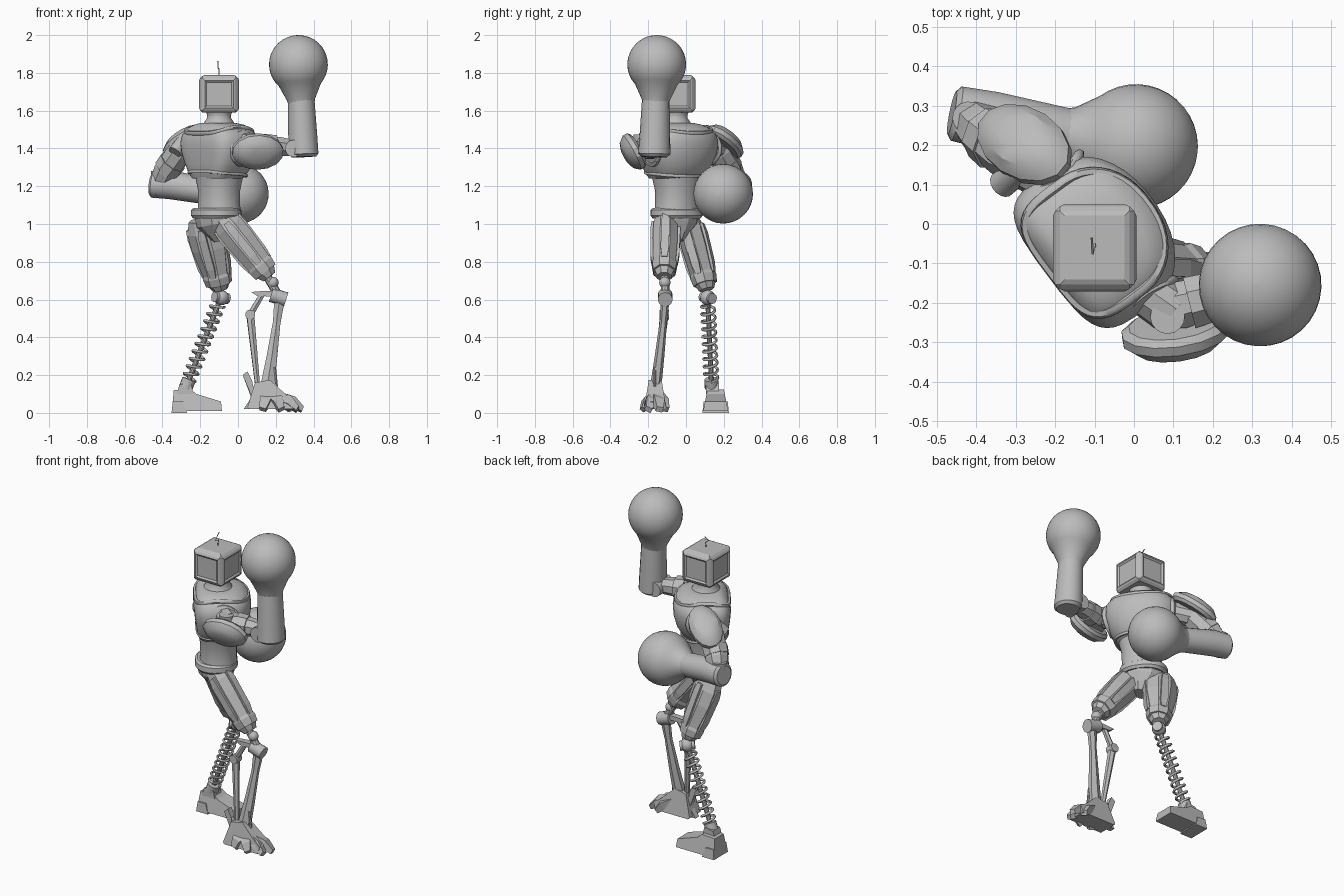
import bpy, bmesh
from math import sin, cos, pi, radians
from mathutils import Vector as V, Matrix

if "Cube" in bpy.data.objects:
    bpy.data.objects.remove(bpy.data.objects["Cube"])

grey = bpy.data.materials.new("plain_grey")
grey.use_nodes = True
grey.diffuse_color = (0.5, 0.5, 0.5, 1)
grey.node_tree.nodes["Principled BSDF"].inputs["Base Color"].default_value = grey.diffuse_color

LAT = V((-0.6, 0.8, 0))   # sideways axis of the twisted torso
FWD = V((0.8, 0.6, 0))
UP = V((0, 0, 1))


def finish(name, mesh, smooth=0):
    """Link a mesh as a part; smooth is the sharp-edge angle in degrees."""
    ob = bpy.data.objects.new(name, mesh)
    bpy.context.scene.collection.objects.link(ob)
    if not mesh.materials:
        mesh.materials.append(grey)
    if smooth:
        mesh.polygons.foreach_set("use_smooth", [True] * len(mesh.polygons))
        mesh.set_sharp_from_angle(angle=radians(smooth))


def from_bm(name, bm, smooth=0):
    bmesh.ops.recalc_face_normals(bm, faces=bm.faces[:])
    mesh = bpy.data.meshes.new(name)
    bm.to_mesh(mesh)
    bm.free()
    finish(name, mesh, smooth)


def oval(t, powers):
    """Superellipse point; the first power shapes the front half, the second the back."""
    p = powers[1] if sin(t) > 0 else powers[0]
    bend = lambda c: abs(c) ** (2 / p) * (1 if c > 0 else -1)
    return bend(cos(t)), bend(sin(t))


def loft(name, rings, n=8, side=LAT, smooth=0, powers=(2, 2)):
    """Skin rings given as (centre, half width along side, half width across)."""
    bm = bmesh.new()
    axis = (V(rings[-1][0]) - V(rings[0][0])).normalized()
    u = V(side)
    u = (u - axis * u.dot(axis)).normalized()
    v = axis.cross(u)
    grow = 1 / cos(pi / n)
    shape = [oval((k + 0.5) * 2 * pi / n, powers) for k in range(n)]
    loops = [[bm.verts.new(V(c) + (u * a * i + v * b * j) * grow) for i, j in shape] for c, a, b in rings]
    for lo, hi in zip(loops, loops[1:]):
        for k in range(n):
            bm.faces.new((lo[k], lo[(k + 1) % n], hi[(k + 1) % n], hi[k]))
    bm.faces.new(loops[0])
    bm.faces.new(loops[-1])
    from_bm(name, bm, smooth)


def rod(name, p, q, r, r2=None, n=10):
    r2 = r if r2 is None else r2
    loft(name, [(p, r, r), (q, r2, r2)], n, LAT, 35)


def ball(name, c, r):
    bm = bmesh.new()
    bmesh.ops.create_uvsphere(bm, u_segments=20, v_segments=12, radius=r,
                              matrix=Matrix.Translation(c))
    from_bm(name, bm, 60)


def tube(name, points, r, cyclic=False):
    cu = bpy.data.curves.new(name, 'CURVE')
    cu.dimensions = '3D'
    cu.bevel_depth = r
    cu.bevel_resolution = 1
    cu.use_fill_caps = True
    sp = cu.splines.new('POLY')
    sp.points.add(len(points) - 1)
    for pt, co in zip(sp.points, points):
        pt.co = (*co, 1)
    sp.use_cyclic_u = cyclic
    tmp = bpy.data.objects.new(name + "_path", cu)
    mesh = bpy.data.meshes.new_from_object(tmp)
    bpy.data.objects.remove(tmp)
    mesh.materials.clear()
    finish(name, mesh, 60)


def prism(name, outline, y, half, slant=0):
    """Extrude an (x, z) outline sideways; slant narrows the upper edge."""
    bm = bmesh.new()
    sides = [[bm.verts.new((x, y + s * (half - slant * z), z)) for x, z in outline] for s in (-1, 1)]
    m = len(outline)
    for k in range(m):
        bm.faces.new((sides[0][k], sides[0][(k + 1) % m], sides[1][(k + 1) % m], sides[1][k]))
    for s in sides:
        bm.faces.new(s)
    from_bm(name, bm)


def glove(name, wrist, centre, r):
    """Ball that runs into a straight cone at the wrist."""
    wrist, centre = V(wrist), V(centre)
    axis = (centre - wrist).normalized()
    rings = [(wrist, 0.07, 0.07), (wrist + axis * 0.02, 0.075, 0.075)]
    for k in range(15):
        t = radians(134 * (1 - k / 14))
        w = max(r * sin(t), 0.001)
        rings.append((centre + axis * r * cos(t), w, w))
    loft(name, rings, 32, FWD, 60)


def pad(name, c, normal, along, a, b):
    """Domed shoulder plate with a raised rim."""
    c, normal = V(c), V(normal).normalized()
    steps = ((-0.035, 0.85), (-0.02, 1), (0.005, 1), (0.012, 0.94), (0.035, 0.75), (0.048, 0.4))
    loft(name, [(c + normal * d, a * s, b * s) for d, s in steps], 14, along, 30)


def thigh(name, hip, knee, side, wide):
    """Faceted thigh shell with raised armour strips; wide is the half width at the hip."""
    hip, knee = V(hip), V(knee)
    at = lambda t: hip.lerp(knee, t)
    loft(name, [(at(t), a, b) for t, a, b in ((-0.22, wide * .8, .05), (0, wide, .064), (0.3, wide, .066),
                (0.75, .068, .06), (0.95, .057, .052), (1.06, .038, .038))], 8, side)
    axis = (knee - hip).normalized()
    u = (V(side) - axis * axis.dot(V(side))).normalized()
    v = axis.cross(u)
    strips = (("front", u, wide - .01, .058), ("back", u, .01 - wide, -.058),
              ("outer", v, .058, .052), ("inner", v, -.058, -.052))
    for label, way, high, low in strips:
        loft(f"{name}_{label}_strip", [(at(t) + way * (high + (low - high) * t), w, w) for t, w in
             ((-0.08, .016), (0.08, .022), (0.62, .022), (0.8, .015))], 4, side)
    loft(name + "_cuff", [(at(0.76), .066, .06), (at(0.82), .073, .065), (at(0.96), .066, .058)], 8, side)


# head with framed panels on every wall and an antenna
bm = bmesh.new()
bmesh.ops.create_cube(bm, size=1, matrix=Matrix.Translation((-0.1, -0.06, 1.687)) @
                      Matrix.Diagonal((0.2, 0.21, 0.194, 1)))
bmesh.ops.bevel(bm, geom=bm.edges[:], offset=0.012, segments=1, affect='EDGES')
panels = [f for f in bm.faces if f.calc_area() > 0.02 and f.normal.z > -0.5]
bmesh.ops.inset_individual(bm, faces=panels, thickness=0.012, depth=0.006, use_even_offset=True)
walls = [f for f in panels if abs(f.normal.z) < 0.5]
bmesh.ops.inset_individual(bm, faces=walls, thickness=0.01, depth=-0.008, use_even_offset=True)
from_bm("head", bm)
tube("antenna", [(-0.1, -0.06, 1.78), (-0.1, -0.05, 1.82), (-0.105, -0.075, 1.825), (-0.107, -0.035, 1.862)], 0.003)
loft("neck", [((-0.1, -0.055, z), r, r) for z, r in
     ((1.5, .095), (1.535, .08), (1.56, .064), (1.58, .064), (1.6, .072))], 20, LAT, 35)

# torso shell with a flat back, waist and trim rings
SHELL = (2.2, 4)
loft("chest", [((x, y, z), a, b) for x, y, z, a, b in (
    (-.1, -.05, 1.24, .13, .11), (-.095, -.045, 1.27, .155, .13), (-.088, -.037, 1.32, .185, .148),
    (-.086, -.033, 1.38, .208, .16), (-.086, -.033, 1.43, .215, .164), (-.086, -.033, 1.47, .205, .158),
    (-.088, -.036, 1.505, .175, .14), (-.09, -.045, 1.525, .135, .11), (-.1, -.05, 1.535, .09, .08))],
    36, LAT, 50, SHELL)
loft("waist", [((-.1, -.05, z), a, b) for z, a, b in
     ((1.05, .12, .108), (1.1, .113, .104), (1.18, .114, .105), (1.25, .132, .116))], 28, LAT, 50, (2.2, 2.2))
turn = [2 * pi * (k + .5) / 40 for k in range(40)]
for name, c, a, b, dip, r in (("collar_rim", (-.088, -.036, 1.515), .17, .15, -.035, .013),
                              ("rib_rim", (-.097, -.046, 1.265), .152, .128, .012, .009)):
    ring = [(oval(t, SHELL), sin(t)) for t in turn]
    tube(name, [V(c) + LAT * a * i - FWD * b * j + UP * dip * (abs(s) if dip < 0 else s)
                for (i, j), s in ring], r, True)
for word, s in (("left", 1), ("right", -1)):
    tube(word + "_armhole_rim", [V((-.086, -.033, 1.4)) + LAT * s * (.2 - .02 * sin(t) ** 2)
         + FWD * .085 * cos(t) + UP * .085 * sin(t) for t in turn], 0.013, True)

# belt and pelvis
loft("belt", [((-.115, -.05, z), a, b) for z, a, b in
     ((1.03, .125, .112), (1.045, .138, .122), (1.075, .136, .12), (1.085, .122, .108))], 24, LAT, 30, (2.3, 2.3))
loft("pelvis", [((x, -.05, z), a, b) for x, z, a, b in
     ((-.11, 1.05, .12, .11), (-.11, 1.0, .11, .1), (-.095, .95, .065, .07), (-.085, .91, .03, .045))], 10, LAT)

# near leg: thigh, knee and open strut shin
thigh("near_thigh", (-.045, -.108, .985), (.155, -.115, .735), (1, 0, .8), .077)
ball("near_knee_ball", (.185, -.112, .69), .03)
rod("near_knee_link", (.15, -.112, .73), (.215, -.11, .62), .022)
rod("near_knee_hinge", (.175, -.11, .625), (.255, -.11, .6), .038, n=16)
prism("near_knee_bar", [(.07, .64), (.1, .62), (.19, .615), (.2, .645), (.13, .645)], -.11, .018)
rod("rear_strut_upper", (.13, -.11, .63), (.065, -.115, .52), .014, .016, 6)
rod("rear_strut_pivot", (.065, -.14, .52), (.065, -.09, .52), .026, n=12)
rod("rear_strut_lower", (.065, -.115, .52), (.105, -.16, .13), .02, .012, 6)
loft("main_strut", [((.22, -.11, .6), .028, .02), ((.205, -.12, .48), .02, .017),
                    ((.18, -.14, .3), .028, .022), ((.155, -.16, .14), .036, .026)], 6, (1, 0, 0))
rod("strut_pin", (.195, -.165, .24), (.205, -.165, .14), .006, n=6)

# near foot with splayed claws and heel spur
prism("near_foot", [(.05, .03), (.09, .16), (.17, .175), (.25, .1), (.3, .06), (.29, .02), (.06, .02)],
      -.163, .062, .16)
for k, (x, y) in enumerate(((.35, -.14), (.325, -.2), (.24, -.228), (.14, -.226), (.29, -.108))):
    loft(f"claw_{k + 1}", [((.15 + k * .005, -.16, .1), .03, .025),
                           (V((.15, -.16, .1)).lerp(V((x, y, .04)), .7), .028, .025),
                           ((x - .01, y, .018), .018, .014)], 4, (-.6, .8, 0) if k in (0, 1, 4) else (1, 0, 0))
prism("heel_spur", [(.025, .2), (.05, .22), (.075, .17), (.05, .15), (.07, .08), (.03, .02), (.1, .02), (.1, .12)],
      -.155, .018)

# far leg: thigh, knee and coil spring shin
thigh("far_thigh", (-.172, .03, .96), (-.097, .105, .67), (1, -.3, 0), .092)
ball("far_knee_ball", (-.088, .115, .61), .04)
rod("far_knee_hinge", (-.125, .09, .615), (-.055, .14, .605), .028, n=14)
top, foot = V((-.095, .115, .6)), V((-.27, .135, .15))
rod("spring_core", top, foot, .013)
axis = (foot - top).normalized()
across = axis.cross(V((0, 1, 0))).normalized()
other = axis.cross(across)
turns = 10
tube("spring_coil", [top.lerp(foot, .06 + .88 * k / (turns * 16)) + across * .036 * cos(k * pi / 8)
                     + other * .036 * sin(k * pi / 8) for k in range(turns * 16 + 1)], .0075)
rod("spring_seat", foot - axis * .03, foot + axis * .02, .036, n=12)

# far foot
prism("far_foot", [(-.35, .01), (-.34, .12), (-.25, .125), (-.22, .1), (-.09, .06), (-.085, .01)], .157, .068, .2)
prism("far_ankle_block", [(-.325, .1), (-.31, .15), (-.25, .16), (-.235, .1)], .14, .035)
prism("far_heel_plate", [(-.352, .0), (-.345, .06), (-.29, .06), (-.27, .0)], .157, .07, .1)

# raised arm
rod("raised_shoulder_link", (0, -.15, 1.42), (.1, -.22, 1.415), .06, .062)
rod("raised_shoulder_hinge", (.085, -.235, 1.35), (.085, -.235, 1.475), .043, n=16)
loft("raised_upper_arm", [((.06, -.215, 1.41), .05, .05), ((.12, -.205, 1.41), .062, .06),
                          ((.22, -.18, 1.41), .05, .052), ((.27, -.17, 1.405), .045, .045)], 8, UP)
loft("raised_elbow_sleeve", [((.14, -.2, 1.41), .066, .066), ((.2, -.185, 1.41), .06, .062)], 8, UP)
rod("raised_elbow_hinge", (.295, -.235, 1.4), (.295, -.1, 1.4), .045, n=16)
pad("raised_shoulder_pad", (.105, -.283, 1.38), (.1, -.85, -.45), (1, 0, -.1), .134, .1)
loft("raised_forearm", [((.35, -.168, 1.355), .064, .066), ((.348, -.168, 1.37), .078, .084),
                        ((.343, -.165, 1.46), .077, .08), ((.335, -.16, 1.655), .07, .072)], 18, (1, 0, 0), 35)
glove("raised_glove", (.335, -.16, 1.64), (.32, -.155, 1.845), .155)

# lowered arm
rod("lowered_shoulder_link", (-.19, .1, 1.42), (-.29, .16, 1.4), .06)
rod("lowered_shoulder_hinge", (-.335, .1, 1.38), (-.29, .14, 1.44), .035, n=16)
loft("lowered_upper_arm", [((-.27, .14, 1.44), .045, .045), ((-.31, .175, 1.38), .066, .064),
                           ((-.38, .235, 1.28), .066, .064), ((-.41, .265, 1.22), .055, .055)], 8)
loft("lowered_arm_band", [((-.345, .205, 1.33), .072, .07), ((-.375, .23, 1.29), .07, .068)], 8)
rod("lowered_elbow_hinge", (-.42, .27, 1.15), (-.42, .27, 1.28), .04, n=16)
pad("lowered_shoulder_pad", (-.28, .205, 1.44), (-.3, .38, .75), (-.21, .14, -.15), .14, .09)
loft("lowered_forearm", [((-.462, .282, 1.21), .055, .055), ((-.45, .28, 1.21), .07, .07),
                         ((-.36, .262, 1.208), .074, .075), ((-.165, .222, 1.175), .07, .07)],
     18, (0, 1, 0), 35)
glove("lowered_glove", (-.18, .224, 1.175), (.005, .197, 1.16), .157)
